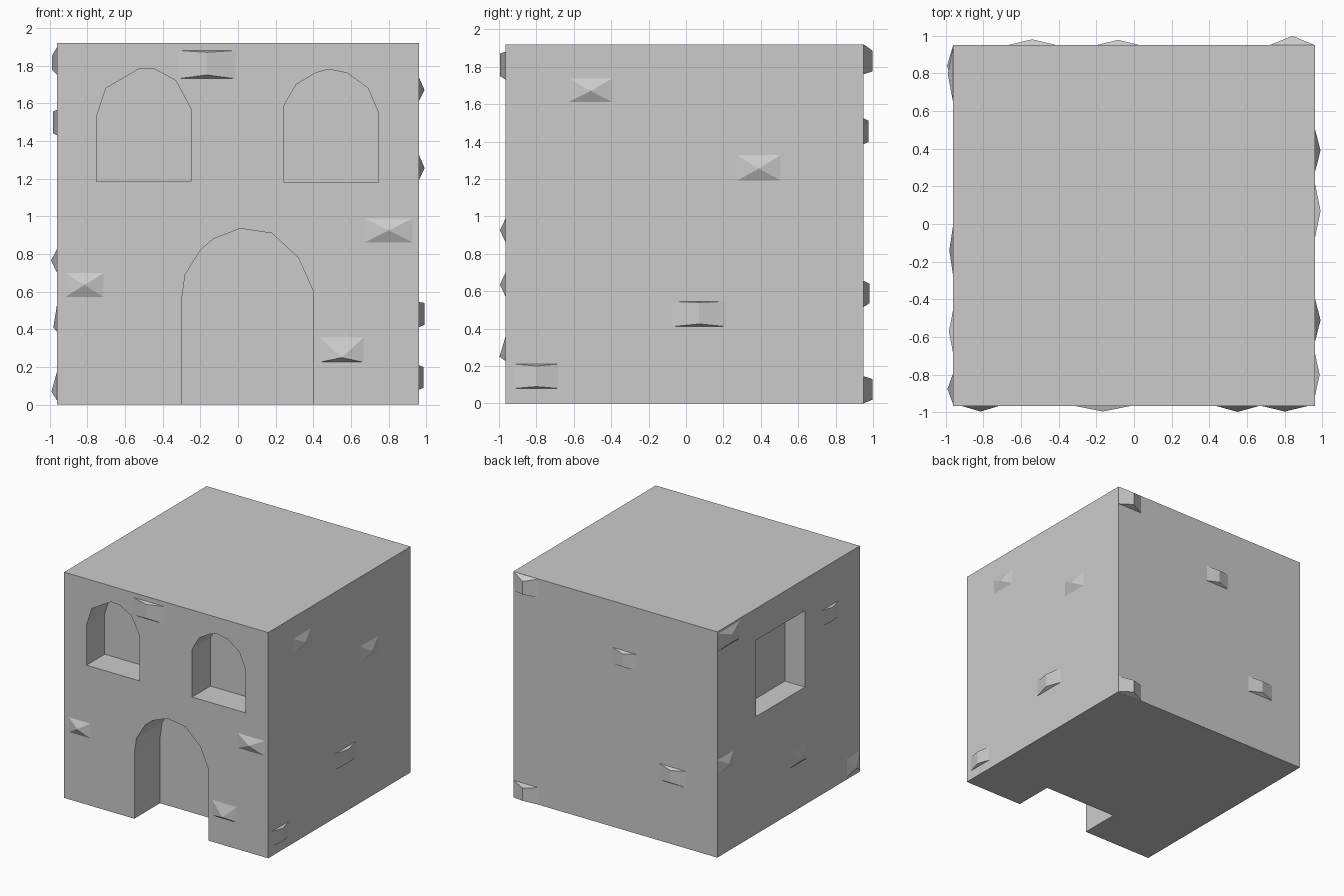
import bpy, bmesh
from mathutils import Vector

default = bpy.data.objects.get("Cube")
if default:
    bpy.data.objects.remove(default)

# Single plaster-grey material
grey = bpy.data.materials.new("plaster_grey")
grey.use_nodes = True
colour = (0.6, 0.6, 0.6, 1)
grey.diffuse_color = colour
grey.node_tree.nodes["Principled BSDF"].inputs["Base Color"].default_value = colour

HALF, FRONT, BACK, TOP = 0.96, -0.965, 0.95, 1.92

# Each wall maps (position along wall, height, distance outwards) to space
WALLS = {
    "front": lambda u, z, d: Vector((u, FRONT - d, z)),
    "back": lambda u, z, d: Vector((u, BACK + d, z)),
    "left": lambda u, z, d: Vector((HALF + d, u, z)),
    "right": lambda u, z, d: Vector((-HALF - d, u, z)),
}


def finish(name, bm):
    bmesh.ops.recalc_face_normals(bm, faces=bm.faces)
    mesh = bpy.data.meshes.new(name)
    bm.to_mesh(mesh)
    bm.free()
    mesh.materials.append(grey)
    obj = bpy.data.objects.new(name, mesh)
    bpy.context.collection.objects.link(obj)
    return obj


def cut(target, wall, outline, depth):
    """Sink an outline into a wall of the target."""
    place = WALLS[wall]
    bm = bmesh.new()
    outer = [bm.verts.new(place(u, z, 0.1)) for u, z in outline]
    inner = [bm.verts.new(place(u, z, -depth)) for u, z in outline]
    bm.faces.new(outer)
    bm.faces.new(inner[::-1])
    for i in range(len(outline)):
        j = (i + 1) % len(outline)
        bm.faces.new((outer[i], inner[i], inner[j], outer[j]))
    cutter = finish("opening_cutter", bm)
    cutter.hide_render = True
    mod = target.modifiers.new("opening", "BOOLEAN")
    mod.operation, mod.solver, mod.object = "DIFFERENCE", "EXACT", cutter
    bpy.context.view_layer.objects.active = target
    bpy.ops.object.modifier_apply(modifier=mod.name)
    bpy.data.objects.remove(cutter)


def stones(wall, specs):
    """Protruding stones: (u0, u1, z0, z1, ridge bottom, ridge top, depth)."""
    place = WALLS[wall]
    bm = bmesh.new()
    for u0, u1, z0, z1, r0, r1, depth in specs:
        mid = (u0 + u1) / 2
        points = [place(u, z, -0.001) for u in (u0, u1) for z in (z0, z1)]
        points += [place(mid, z, depth) for z in sorted({r0, r1})]
        verts = [bm.verts.new(p) for p in points]
        bmesh.ops.convex_hull(bm, input=verts)
    finish(wall + "_wall_stones", bm)


# Building block
bm = bmesh.new()
bmesh.ops.create_cube(bm, size=1)
for v in bm.verts:
    v.co = (v.co.x * 2 * HALF,
            BACK if v.co.y > 0 else FRONT,
            TOP if v.co.z > 0 else 0)
house = finish("house_block", bm)

# Arched doorway, two arched windows and a square side window
cut(house, "front", [(-0.3, -0.1), (-0.3, 0.55), (-0.28, 0.69), (-0.2, 0.82),
                     (-0.13, 0.88), (0.01, 0.935), (0.18, 0.91), (0.32, 0.78),
                     (0.4, 0.6), (0.4, -0.1)], 0.345)
cut(house, "front", [(-0.75, 1.185), (-0.75, 1.53), (-0.7, 1.68), (-0.52, 1.785),
                     (-0.44, 1.78), (-0.33, 1.72), (-0.25, 1.57), (-0.25, 1.185)], 0.245)
cut(house, "front", [(0.245, 1.18), (0.245, 1.59), (0.31, 1.7), (0.41, 1.76),
                     (0.48, 1.78), (0.58, 1.76), (0.69, 1.68), (0.745, 1.55),
                     (0.745, 1.18)], 0.245)
cut(house, "right", [(-0.23, 1.0), (-0.23, 1.65), (0.43, 1.65), (0.43, 1.0)], 0.19)

# Stones on the four walls
stones("front", [
    (-0.92, -0.71, 0.57, 0.7, 0.635, 0.635, 0.03),
    (0.67, 0.93, 0.86, 0.99, 0.925, 0.925, 0.03),
    (0.43, 0.67, 0.225, 0.36, 0.25, 0.25, 0.032),
    (-0.32, -0.01, 1.73, 1.88, 1.75, 1.87, 0.03)])
stones("left", [
    (-0.63, -0.39, 1.61, 1.74, 1.67, 1.67, 0.03),
    (0.27, 0.51, 1.19, 1.33, 1.255, 1.255, 0.03),
    (-0.08, 0.22, 0.41, 0.545, 0.425, 0.54, 0.03),
    (-0.92, -0.68, 0.08, 0.21, 0.09, 0.2, 0.025)])
stones("back", [
    (0.72, 0.96, 1.76, 1.92, 1.775, 1.885, 0.048),
    (-0.2, 0.03, 1.385, 1.525, 1.4, 1.51, 0.027),
    (-0.67, -0.41, 0.515, 0.655, 0.535, 0.64, 0.03),
    (0.72, 0.96, 0.0, 0.145, 0.02, 0.13, 0.048)])
stones("right", [
    (0.64, 0.95, 1.75, 1.9, 1.78, 1.85, 0.028),
    (-0.69, -0.45, 1.43, 1.565, 1.44, 1.555, 0.022),
    (0.73, 0.95, 0.7, 0.83, 0.765, 0.765, 0.032),
    (-0.28, 0.0, 0.385, 0.54, 0.41, 0.41, 0.02),
    (-0.96, -0.79, 0.02, 0.18, 0.07, 0.07, 0.03)])
